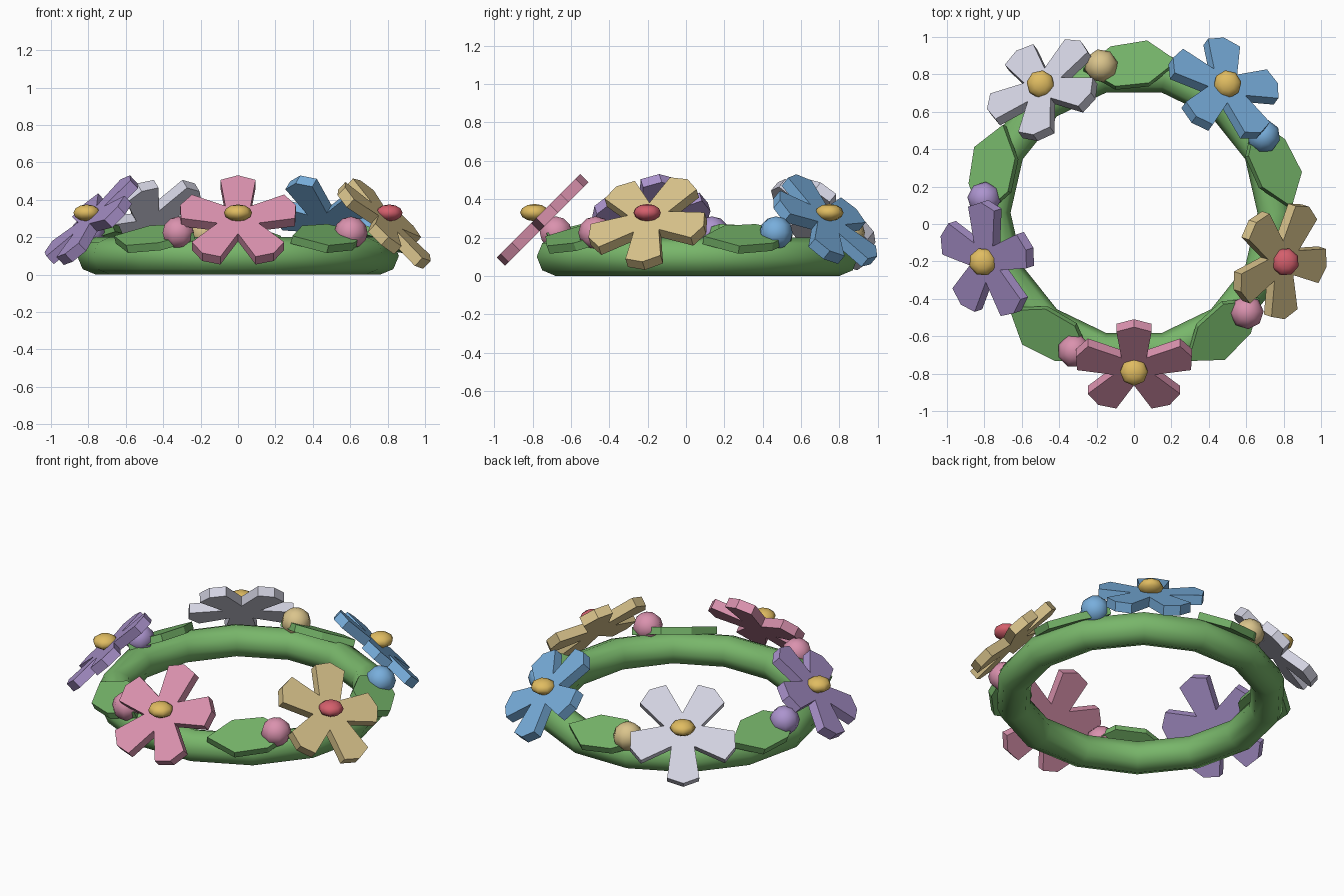
import bpy, bmesh
from math import sin, cos, pi, radians
from mathutils import Matrix, Vector

if "Cube" in bpy.data.objects:
    bpy.data.objects.remove(bpy.data.objects["Cube"])

CENTRE = Vector((0, 0.06, 0))


def material(name, r, g, b):
    """Flat colour from 0-255 display values, stored as linear."""
    col = [((c / 255 + 0.055) / 1.055) ** 2.4 for c in (r, g, b)] + [1]
    m = bpy.data.materials.new(name)
    m.use_nodes = True
    m.diffuse_color = col
    m.node_tree.nodes["Principled BSDF"].inputs["Base Color"].default_value = col
    return m


stem_green = material("stem green", 120, 182, 106)
leaf_green = material("leaf green", 116, 178, 104)
pink = material("pink", 218, 146, 174)
tan = material("tan", 218, 196, 140)
blue = material("blue", 120, 174, 220)
white = material("pale white", 212, 212, 227)
purple = material("purple", 172, 148, 206)
gold = material("gold", 224, 188, 97)
red = material("red", 212, 95, 108)


def add_object(name, bm, mat, smooth=False):
    bmesh.ops.recalc_face_normals(bm, faces=bm.faces[:])
    for f in bm.faces:
        f.smooth = smooth
    mesh = bpy.data.meshes.new(name)
    bm.to_mesh(mesh)
    bm.free()
    mesh.materials.append(mat)
    ob = bpy.data.objects.new(name, mesh)
    bpy.context.collection.objects.link(ob)
    return ob


def on_ring(angle, radius, z, tilt=0):
    """Frame at a ring angle: X along the ring, Y inward, Z up leaning outward."""
    out = Vector((cos(angle), sin(angle), 0))
    along = Vector((-sin(angle), cos(angle), 0))
    normal = out * sin(tilt) + Vector((0, 0, cos(tilt)))
    m = Matrix((along, normal.cross(along), normal)).transposed().to_4x4()
    return Matrix.Translation(CENTRE + out * radius + Vector((0, 0, z))) @ m


def plate(name, outline, thick, mat, matrix):
    bm = bmesh.new()
    rings = [[bm.verts.new((x, y, h)) for x, y in outline]
             for h in (-thick / 2, thick / 2)]
    n = len(outline)
    bm.faces.new(rings[0])
    bm.faces.new(rings[1])
    for i in range(n):
        j = (i + 1) % n
        bm.faces.new((rings[0][i], rings[0][j], rings[1][j], rings[1][i]))
    bm.transform(matrix)
    return add_object(name, bm, mat)


def ball(name, radius, squash, mat, matrix):
    bm = bmesh.new()
    bmesh.ops.create_uvsphere(bm, u_segments=8, v_segments=6, radius=radius)
    bm.transform(matrix @ Matrix.Diagonal((1, 1, squash, 1)))
    return add_object(name, bm, mat, True)


def flower_outline(twist):
    """Five blunt petals with a notch between each pair."""
    pts = []
    for k in range(5):
        a = twist + k * 2 * pi / 5
        for r, da in ((0.305, -18), (0.325, 0), (0.305, 18), (0.115, 36)):
            t = a + radians(da)
            pts.append((r * cos(t), r * sin(t)))
    return pts


# Stem ring
MAJOR, MINOR = 14, 8
bm = bmesh.new()
loops = []
for i in range(MAJOR):
    frame = on_ring(2 * pi * i / MAJOR, 0.76, 0.1)
    loops.append([bm.verts.new(frame @ Vector((0, 0.1 * cos(t), 0.1 * sin(t))))
                  for t in (2 * pi * j / MINOR for j in range(MINOR))])
for i in range(MAJOR):
    a, b = loops[i], loops[(i + 1) % MAJOR]
    for j in range(MINOR):
        k = (j + 1) % MINOR
        bm.faces.new((a[j], a[k], b[k], b[j]))
add_object("stem_ring", bm, stem_green, True)

# Flowers, each with a bud and a leaf beside it
LEAF = [(-0.23, -0.02), (-0.07, -0.14), (0.125, -0.105),
        (0.27, 0.02), (0.1, 0.13), (-0.08, 0.11)]
flowers = [
    ("front", pink, gold, pink, 18),
    ("left", tan, red, pink, 62),
    ("back_left", blue, gold, blue, 12),
    ("back_right", white, gold, tan, 54),
    ("right", purple, gold, purple, 16),
]
for i, (place, petal, heart, bud, twist) in enumerate(flowers):
    angle = radians(-90 + 72 * i)
    plate(place + "_flower_petals", flower_outline(radians(twist)), 0.06, petal,
          on_ring(angle, 0.82, 0.28, radians(45)))
    ball(place + "_flower_centre", 0.075, 0.6, heart, on_ring(angle, 0.85, 0.33))
    ball(place + "_bud", 0.09, 0.95, bud, on_ring(angle - radians(23.4), 0.805, 0.225))
    plate(place + "_leaf", LEAF, 0.045, leaf_green,
          on_ring(angle - radians(36), 0.785, 0.195, radians(25)))
